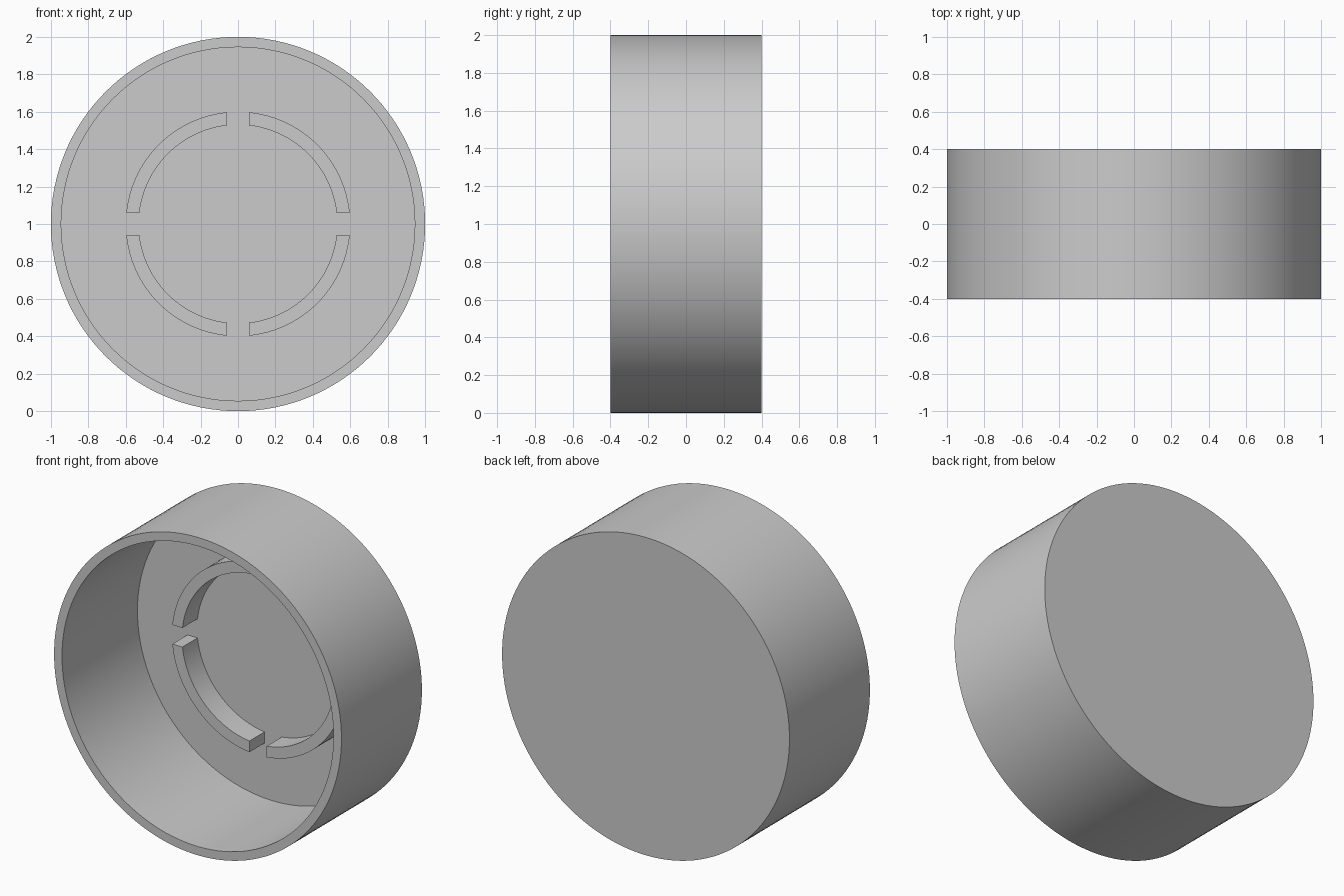
import bpy, bmesh
from math import asin, acos, cos, sin, pi
from mathutils import Vector

if "Cube" in bpy.data.objects:
    bpy.data.objects.remove(bpy.data.objects["Cube"], do_unlink=True)

RADIUS, HALF_DEPTH, WALL = 1.0, 0.4, 0.055
FLOOR_Y = 0.35
CLIP_OUT, CLIP_IN, CLIP_HEIGHT, HALF_GAP = 0.6, 0.53, 0.15, 0.06

grey = bpy.data.materials.new("light grey plastic")
grey.use_nodes = True
grey.diffuse_color = (0.6, 0.6, 0.6, 1)
grey.node_tree.nodes["Principled BSDF"].inputs["Base Color"].default_value = (0.6, 0.6, 0.6, 1)


def finish(name, bm):
    """Turn a bmesh centred on the axis into a shaded object."""
    bmesh.ops.recalc_face_normals(bm, faces=bm.faces)
    mesh = bpy.data.meshes.new(name)
    bm.to_mesh(mesh)
    bm.free()
    mesh.materials.append(grey)
    obj = bpy.data.objects.new(name, mesh)
    bpy.context.collection.objects.link(obj)
    obj.location.z = RADIUS
    bpy.ops.object.select_all(action="DESELECT")
    obj.select_set(True)
    bpy.context.view_layer.objects.active = obj
    bpy.ops.object.shade_smooth_by_angle(angle=pi / 6)
    return obj


# Round cup, open to the front: wall and floor section spun about the y axis
bm = bmesh.new()
inner = RADIUS - WALL
section = [(0, HALF_DEPTH), (RADIUS, HALF_DEPTH), (RADIUS, -HALF_DEPTH),
           (inner, -HALF_DEPTH), (inner, FLOOR_Y), (0, FLOOR_Y)]
verts = [bm.verts.new((r, y, 0)) for r, y in section]
edges = [bm.edges.new(pair) for pair in zip(verts, verts[1:])]
bmesh.ops.spin(bm, geom=verts + edges, cent=(0, 0, 0), axis=(0, 1, 0),
               angle=2 * pi, steps=128, use_merge=True)
bmesh.ops.remove_doubles(bm, verts=bm.verts, dist=0.0001)
finish("cup", bm)


# Ring of four curved clips on the floor: one quarter, mirrored twice
def arc(radius, steps=24):
    start, end = asin(HALF_GAP / radius), acos(HALF_GAP / radius)
    angles = [start + (end - start) * i / steps for i in range(steps + 1)]
    return [(radius * cos(a), radius * sin(a)) for a in angles]


bm = bmesh.new()
rows = [[bm.verts.new((x, FLOOR_Y, z)) for x, z in arc(r)] for r in (CLIP_IN, CLIP_OUT)]
for i in range(len(rows[0]) - 1):
    bm.faces.new((rows[0][i], rows[1][i], rows[1][i + 1], rows[0][i + 1]))
raised = bmesh.ops.extrude_face_region(bm, geom=bm.faces[:], use_keep_orig=True)["geom"]
bmesh.ops.translate(bm, vec=Vector((0, -CLIP_HEIGHT, 0)),
                    verts=[g for g in raised if isinstance(g, bmesh.types.BMVert)])
clips = finish("inner_clips", bm)
mirror = clips.modifiers.new("four quarters", "MIRROR")
mirror.use_axis = (True, False, True)
